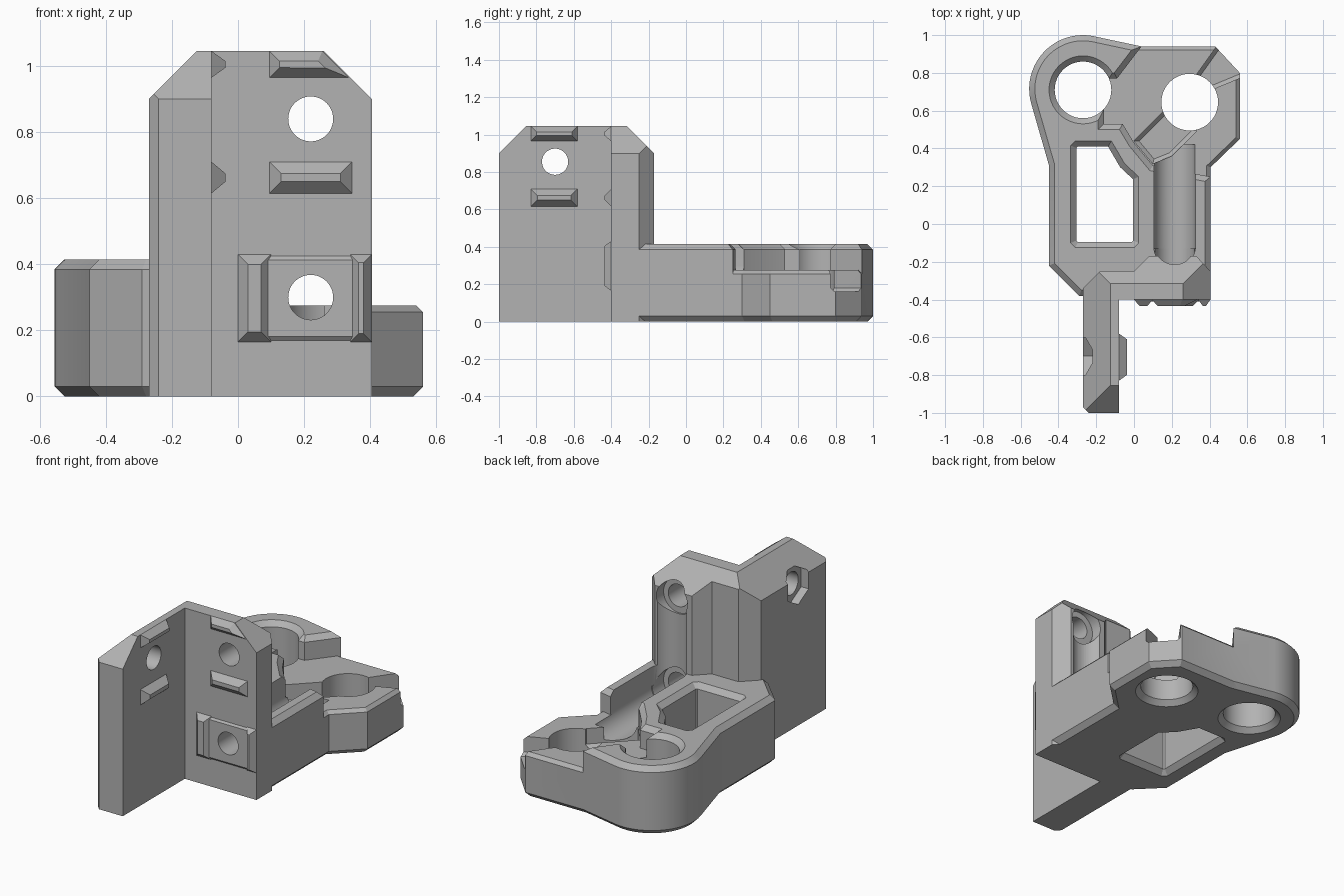
import bpy, bmesh, math
from mathutils import Vector

if "Cube" in bpy.data.objects:
    bpy.data.objects.remove(bpy.data.objects["Cube"])

grey = bpy.data.materials.new("plain_grey")
grey.use_nodes = True
COLOUR = (0.45, 0.45, 0.45, 1)
grey.diffuse_color = COLOUR
grey.node_tree.nodes["Principled BSDF"].inputs["Base Color"].default_value = COLOUR


def inset(points, amount):
    """Move each corner of a counter-clockwise outline inwards."""
    out = []
    for i, p in enumerate(points):
        a = (p - points[i - 1]).normalized()
        b = (points[(i + 1) % len(points)] - p).normalized()
        n1, n2 = Vector((-a.y, a.x)), Vector((-b.y, b.x))
        out.append(p + (n1 + n2) * (amount / max(0.3, 1 + n1.dot(n2))))
    return out


def top(u, v, d):
    return (u, v, d)


def front(u, v, d):
    return (u, -d, v)


def side(u, v, d):
    return (d, u, v)


def loft(name, outline, levels, place=top, planes=()):
    """Solid from an outline and (depth, inset) levels, clipped by planes."""
    pts = [Vector(p) for p in outline]
    area = sum(pts[i - 1].cross(pts[i]) for i in range(len(pts)))
    if area < 0:
        pts.reverse()
    bm = bmesh.new()
    rings = [[bm.verts.new(place(p.x, p.y, d)) for p in inset(pts, off)] for d, off in levels]
    for lo, hi in zip(rings, rings[1:]):
        for i in range(len(pts)):
            bm.faces.new((lo[i - 1], lo[i], hi[i], hi[i - 1]))
    bm.faces.new(rings[0][::-1])
    bm.faces.new(rings[-1])
    for co, no in planes:
        bmesh.ops.bisect_plane(bm, geom=bm.verts[:] + bm.edges[:] + bm.faces[:], dist=1e-5,
                               plane_co=co, plane_no=no, clear_outer=True)
        bmesh.ops.holes_fill(bm, edges=[e for e in bm.edges if e.is_boundary], sides=0)
    bmesh.ops.recalc_face_normals(bm, faces=bm.faces[:])
    mesh = bpy.data.meshes.new(name)
    bm.to_mesh(mesh)
    bm.free()
    mesh.materials.append(grey)
    ob = bpy.data.objects.new(name, mesh)
    bpy.context.collection.objects.link(ob)
    return ob


def circle(x, y, r, n=48, start=0, end=360):
    full = end - start == 360
    steps = n if full else n + 1
    angles = [math.radians(start + (end - start) * i / n) for i in range(steps)]
    return [(x + r * math.cos(a), y + r * math.sin(a)) for a in angles]


def rect(x0, x1, y0, y1):
    return [(x0, y0), (x1, y0), (x1, y1), (x0, y1)]


def straight(a, b):
    return [(a, 0), (b, 0)]


def combine(body, other, operation):
    mod = body.modifiers.new("combine", 'BOOLEAN')
    mod.operation, mod.object, mod.solver = operation, other, 'EXACT'
    bpy.context.view_layer.objects.active = body
    bpy.ops.object.modifier_apply(modifier=mod.name)
    bpy.data.objects.remove(other)


# Base: full low plate, with a raised region on the left
arc = circle(-0.27, 0.715, 0.285, 20, 80, 195)
left_edge = arc + [(-0.45, 0.31), (-0.45, -0.22), (-0.29, -0.38), (0.405, -0.38)]
low = [(0.43, 0.94), (0.04, 0.94)] + left_edge + [(0.405, 0.30), (0.56, 0.45), (0.56, 0.80)]
high = [(0.04, 0.94)] + left_edge + [(0.405, 0.25), (0.10, 0.31), (0.0, 0.43), (-0.06, 0.53),
                                     (-0.16, 0.53), (-0.16, 0.77), (-0.09, 0.77)]
body = loft("bracket_body", low, [(0, 0.03), (0.03, 0), (0.255, 0), (0.275, 0.02)])
raised = loft("raised_base", high, [(0, 0.03), (0.03, 0), (0.385, 0), (0.415, 0.03)])

# Upright wall and forward wing, with sloping top edges
slopes = [((-0.27, 0, 0.9), (-1, 0, 1)), ((0.405, 0, 0.9), (1, 0, 1)),
          ((0, -0.17, 0.9), (0, 1, 1)), ((0, -1, 0.9), (0, -1, 1))]
wall = loft("wall", [(-0.27, -0.40), (0.405, -0.40), (0.405, -0.25), (0.33, -0.17),
                     (0.08, -0.17), (0.0, -0.25), (-0.18, -0.25), (-0.27, -0.34)],
            straight(0, 1.045), planes=slopes)
wing = loft("wing", [(-0.24, -1), (-0.08, -1), (-0.08, -0.36), (-0.27, -0.36), (-0.27, -0.97)],
            straight(0, 1.045), planes=slopes)
for part in (raised, wall, wing):
    combine(body, part, 'UNION')

# Bevelled locating ridges on the wall front and the wing's inner face
WALL, WING = 0.40, -0.08
ridges = [
    (rect(0.095, 0.345, 0.615, 0.71), front, WALL, 0.035, 0.035),
    ([(0.095, 0.965), (0.335, 0.965), (0.255, 1.045), (0.095, 1.045)], front, WALL, 0.035, 0.03),
    (rect(0.0, 0.405, 0.17, 0.425), front, WALL, 0.01, 0.012),
    (rect(0.0, 0.10, 0.165, 0.43), front, WALL, 0.035, 0.03),
    (rect(0.34, 0.405, 0.165, 0.43), front, WALL, 0.035, 0.025),
    (rect(-0.83, -0.58, 0.615, 0.71), side, WING, 0.042, 0.035),
    (rect(-0.83, -0.58, 0.965, 1.045), side, WING, 0.042, 0.03)]
for outline, place, face, depth, slope in ridges:
    ridge = loft("ridge", outline, [(face - 0.03, 0), (face, 0), (face + depth, slope)], place)
    combine(body, ridge, 'UNION')

cutters = []

# Two round rod holes with flared rims
for x, y, rim in ((-0.27, 0.71, 0.415), (0.295, 0.645, 0.5)):
    cutters.append(loft("rod_hole", circle(x, y, 0.18),
                        [(-0.01, -0.01), (0.03, 0.03), (rim - 0.03, 0.03), (rim + 0.01, -0.01)]))

# Window with a sloping corner and flared rims
window = [(-0.335, -0.10), (-0.31, -0.125), (0.0, -0.125), (0.025, -0.10), (0.025, 0.25),
          (-0.05, 0.32), (-0.12, 0.44), (-0.31, 0.44), (-0.335, 0.415)]
cutters.append(loft("window", window, [(-0.01, -0.01), (0.03, 0.03), (0.385, 0.03), (0.425, -0.01)]))

# Diagonal channel running through the right hole
channel = [(0.0, 0.44), (0.10, 0.32), (0.20, 0.36), (0.33, 0.49), (0.36, 0.69), (0.65, 0.81),
           (0.50, 1.02), (0.43, 0.93), (0.33, 0.79), (0.16, 0.60)]
cutters.append(loft("channel", channel, [(0.16, 0.02), (0.18, 0), (0.29, 0)]))

# Round-bottomed trough, upright groove and screw head seats behind the wall
X, R = 0.215, 0.11
trough = circle(X, 0.30, R, 24, 180, 360) + [(X + R, 0.5), (X - R, 0.5)]
cutters.append(loft("trough", trough, straight(-0.42, 0.13), front))
cutters.append(loft("groove", circle(X, -0.12, R), straight(0.30, 0.84)))
for z in (0.84, 0.30):
    cutters.append(loft("head_seat", circle(X, z, R - 0.005), straight(-0.1, 0.24), front))
    cutters.append(loft("screw_hole", circle(0.22, z, 0.068), straight(0.1, 0.6), front))

# Wing screw hole and hexagonal nut pocket
cutters.append(loft("wing_hole", circle(-0.70, 0.855, 0.07), straight(-0.4, 0.1), side))
cutters.append(loft("nut_pocket", circle(-0.70, 0.855, 0.115, 6, 30, 390), straight(-0.4, -0.22), side))

for cutter in cutters:
    combine(body, cutter, 'DIFFERENCE')

bpy.ops.object.select_all(action='DESELECT')
body.select_set(True)
bpy.context.view_layer.objects.active = body
bpy.ops.object.shade_smooth_by_angle(angle=math.radians(25))
